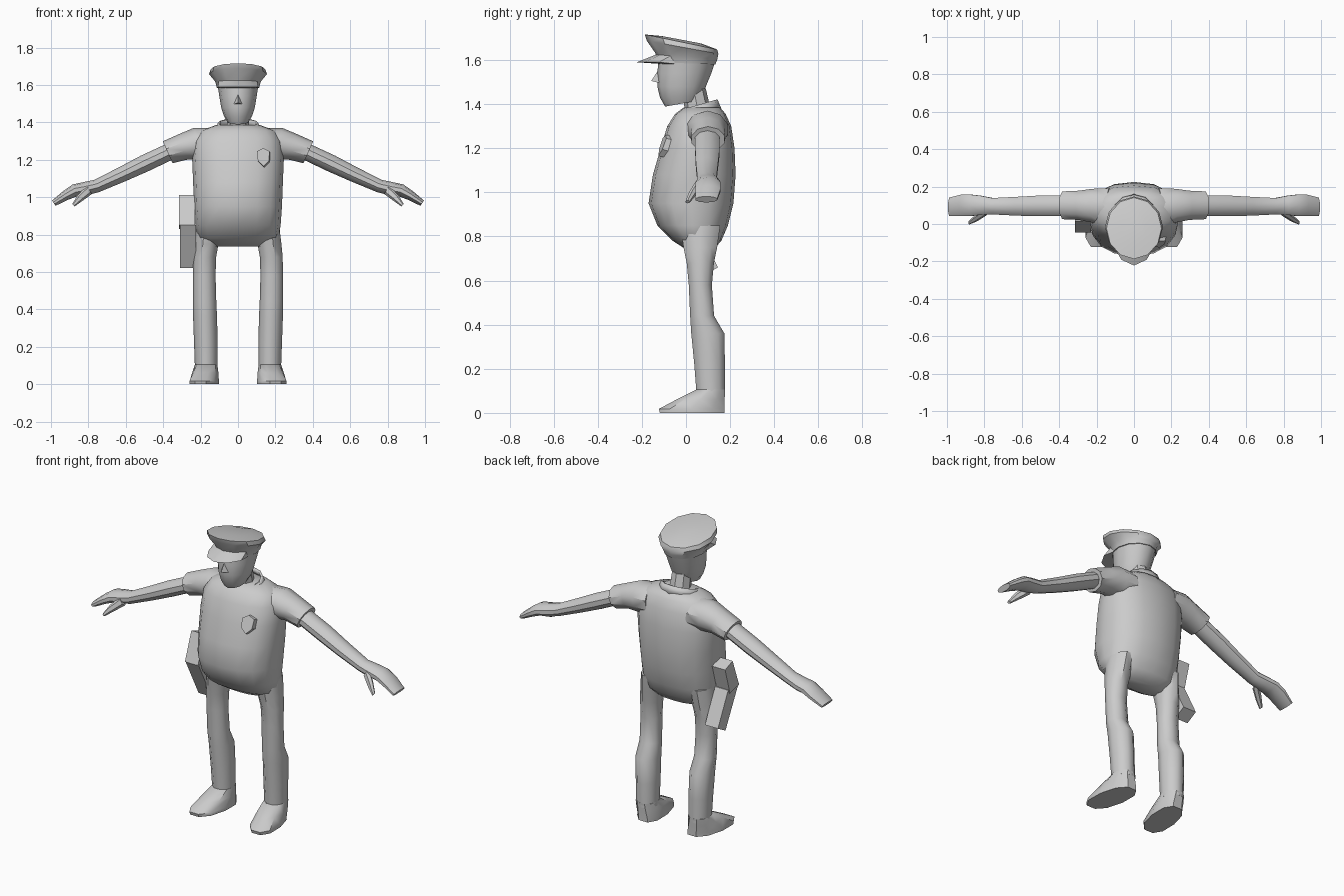
import bpy, bmesh, math
from mathutils import Vector

if "Cube" in bpy.data.objects:
    bpy.data.objects.remove(bpy.data.objects["Cube"])

grey = bpy.data.materials.new("plain grey")
grey.diffuse_color = (0.6, 0.6, 0.6, 1)
grey.use_nodes = True
grey.node_tree.nodes["Principled BSDF"].inputs["Base Color"].default_value = grey.diffuse_color


def finish(name, bm, angle=40):
    bmesh.ops.recalc_face_normals(bm, faces=bm.faces[:])
    me = bpy.data.meshes.new(name)
    bm.to_mesh(me)
    bm.free()
    me.materials.append(grey)
    ob = bpy.data.objects.new(name, me)
    bpy.context.collection.objects.link(ob)
    bpy.ops.object.select_all(action='DESELECT')
    ob.select_set(True)
    bpy.context.view_layer.objects.active = ob
    bpy.ops.object.shade_smooth_by_angle(angle=math.radians(angle))
    return ob


def loft(name, rings, n=12, side=1, power=1.0, angle=40):
    """Skin closed rings given as (centre, u, v); side=-1 mirrors in x."""
    bm = bmesh.new()
    loops = []
    for c, u, v in rings:
        loop = []
        for i in range(n):
            a = 2 * math.pi * i / n
            ca, sa = math.cos(a), math.sin(a)
            ca = math.copysign(abs(ca) ** power, ca)
            sa = math.copysign(abs(sa) ** power, sa)
            p = Vector(c) + Vector(u) * ca + Vector(v) * sa
            loop.append(bm.verts.new((p.x * side, p.y, p.z)))
        loops.append(loop)
    for a, b in zip(loops, loops[1:]):
        for i in range(n):
            j = (i + 1) % n
            bm.faces.new((a[i], a[j], b[j], b[i]))
    bm.faces.new(loops[0])
    bm.faces.new(loops[-1])
    return finish(name, bm, angle)


def level(z, front, back, rx, x=0.0, rise=0.0, shear=0.0):
    """Ring lying across z, spanning front..back in y; rise lifts the back."""
    return ((x, (front + back) / 2, z), (rx, 0, 0),
            (shear, (back - front) / 2, rise))


def limb(x, y, z, r, ry, slope):
    """Ring across a limb heading outward at the given slope in degrees."""
    t = math.radians(slope)
    return ((x, y, z), (r * math.sin(t), 0, r * math.cos(t)), (0, ry, 0))


def prism(name, outline, offset):
    """Extrude a flat outline along an offset."""
    bm = bmesh.new()
    a = [bm.verts.new(p) for p in outline]
    b = [bm.verts.new(Vector(p) + Vector(offset)) for p in outline]
    bm.faces.new(a)
    bm.faces.new(b)
    for i in range(len(a)):
        j = (i + 1) % len(a)
        bm.faces.new((a[i], a[j], b[j], b[i]))
    return finish(name, bm, 20)


# Torso with a round belly
loft("torso", [
    level(0.735, 0.01, 0.12, 0.13), level(0.78, -0.06, 0.16, 0.215),
    level(0.85, -0.13, 0.19, 0.228), level(0.95, -0.17, 0.215, 0.235),
    level(1.08, -0.15, 0.225, 0.24), level(1.20, -0.115, 0.22, 0.245),
    level(1.30, -0.085, 0.205, 0.235), level(1.355, -0.05, 0.18, 0.20),
    level(1.385, -0.01, 0.155, 0.12)], n=16, power=0.85, angle=60)

# Neck
loft("neck", [level(1.34, 0.0, 0.12, 0.06), level(1.47, -0.02, 0.09, 0.055)], n=8)

# Collar: standing band dipping to a point at the front
bm = bmesh.new()
low, high = [], []
for i in range(12):
    a = math.pi * 2 * i / 12 + math.pi / 2
    s, c = math.sin(a), math.cos(a)
    dip = 0.03 if s < -0.95 else 0.0
    low.append(bm.verts.new((0.122 * c, 0.06 + 0.1 * s - dip, 1.355 + 0.025 * s - dip)))
    high.append(bm.verts.new((0.108 * c, 0.055 + 0.088 * s - dip / 2, 1.397 + 0.025 * s - dip)))
for i in range(12):
    j = (i + 1) % 12
    bm.faces.new((low[i], low[j], high[j], high[i]))
collar = finish("collar", bm, 30)
mod = collar.modifiers.new("thickness", 'SOLIDIFY')
mod.thickness = 0.012

# Head
loft("head", [
    level(1.403, -0.095, 0.06, 0.058, rise=0.014),
    level(1.435, -0.118, 0.075, 0.076, rise=0.005),
    level(1.48, -0.13, 0.09, 0.09), level(1.54, -0.13, 0.115, 0.10),
    level(1.59, -0.125, 0.13, 0.108, rise=-0.005)], n=12, angle=50)

# Nose
bm = bmesh.new()
nose = [bm.verts.new(p) for p in ((0, -0.122, 1.56), (0.028, -0.115, 1.495),
                                  (-0.028, -0.115, 1.495), (0, -0.158, 1.505))]
for f in ((0, 1, 3), (0, 2, 3), (1, 2, 3), (0, 1, 2)):
    bm.faces.new([nose[i] for i in f])
finish("nose", bm)

# Cap: narrow band flaring to a wide tilted crown
loft("cap", [
    level(1.585, -0.128, 0.133, 0.113, rise=-0.005),
    level(1.618, -0.14, 0.142, 0.122, rise=-0.015),
    level(1.658, -0.178, 0.147, 0.155, rise=-0.03),
    level(1.682, -0.187, 0.141, 0.147, rise=-0.034),
    level(1.692, -0.11, 0.07, 0.07, rise=-0.017)], n=12, angle=35)

# Cap peak: wedge curving round the front
bm = bmesh.new()
cols = []
for deg in (-65, -35, 0, 35, 65):
    a = math.radians(deg)
    s, c = math.sin(a), math.cos(a)
    cols.append([bm.verts.new(p) for p in (
        (0.112 * s, -0.128 * c, 1.628),
        (0.118 * s, -0.05 - 0.172 * c, 1.59),
        (0.112 * s, -0.125 * c, 1.583))])
for p, q in zip(cols, cols[1:]):
    for i in range(3):
        j = (i + 1) % 3
        bm.faces.new((p[i], p[j], q[j], q[i]))
bm.faces.new(cols[0])
bm.faces.new(cols[-1])
finish("cap_peak", bm, 30)

for side, tag in ((1, "left"), (-1, "right")):
    # Short sleeve
    loft("sleeve_" + tag, [
        limb(0.13, 0.09, 1.285, 0.085, 0.105, 12), limb(0.215, 0.098, 1.285, 0.088, 0.095, 14),
        limb(0.29, 0.10, 1.27, 0.072, 0.082, 18), limb(0.376, 0.10, 1.24, 0.064, 0.078, 24)],
        n=10, side=side)
    # Bare arm and flat hand
    loft("arm_" + tag, [
        limb(0.34, 0.097, 1.255, 0.045, 0.058, 25), limb(0.50, 0.097, 1.18, 0.046, 0.058, 25),
        limb(0.62, 0.095, 1.122, 0.041, 0.053, 25), limb(0.755, 0.095, 1.06, 0.035, 0.046, 20),
        limb(0.82, 0.10, 1.045, 0.036, 0.054, 12), limb(0.87, 0.10, 1.037, 0.034, 0.06, 25),
        limb(0.92, 0.10, 1.01, 0.027, 0.06, 32), limb(0.985, 0.092, 0.968, 0.017, 0.052, 35)],
        n=10, side=side)
    # Thumb
    loft("thumb_" + tag, [
        limb(0.795, 0.065, 1.04, 0.027, 0.022, 30), limb(0.845, 0.03, 0.995, 0.02, 0.018, 40),
        limb(0.88, 0.008, 0.957, 0.009, 0.011, 40)], n=6, side=side)
    # Trouser leg with a calf step at the back
    loft("leg_" + tag, [
        level(0.85, -0.03, 0.16, 0.06, 0.16), level(0.75, -0.015, 0.145, 0.064, 0.168),
        level(0.68, 0.0, 0.13, 0.061, 0.178), level(0.58, 0.01, 0.12, 0.06, 0.18),
        level(0.44, 0.016, 0.13, 0.062, 0.178), level(0.36, 0.02, 0.178, 0.064, 0.176),
        level(0.22, 0.034, 0.18, 0.063, 0.172), level(0.08, 0.045, 0.18, 0.06, 0.17)],
        n=10, side=side)
    # Shoe, toe turned slightly outward
    loft("shoe_" + tag, [
        level(0.105, 0.042, 0.18, 0.06, 0.17), level(0.062, -0.045, 0.18, 0.07, 0.175, shear=-0.01),
        level(0.018, -0.13, 0.18, 0.078, 0.18, shear=-0.022),
        level(0.0, -0.125, 0.18, 0.078, 0.18, shear=-0.022)], n=10, side=side, power=0.85)

# Shield badge on the chest
shield = [(0.102, 1.245), (0.135, 1.262), (0.168, 1.245), (0.166, 1.195),
          (0.137, 1.165), (0.106, 1.195)]
prism("badge", [(x, -0.108 + 0.35 * (z - 1.215) + 0.25 * (x - 0.135), z) for x, z in shield],
      (0.004, 0.03, -0.008))

# Bent holster on the right hip
prism("holster_upper", [(-0.315, y, z) for y, z in
                        ((-0.045, 0.85), (0.015, 1.012), (0.085, 0.985), (0.04, 0.83))],
      (0.085, 0, 0))
prism("holster_lower", [(-0.31, y, z) for y, z in
                        ((-0.045, 0.85), (0.05, 0.85), (0.145, 0.66), (0.075, 0.622))],
      (0.085, 0, 0))
